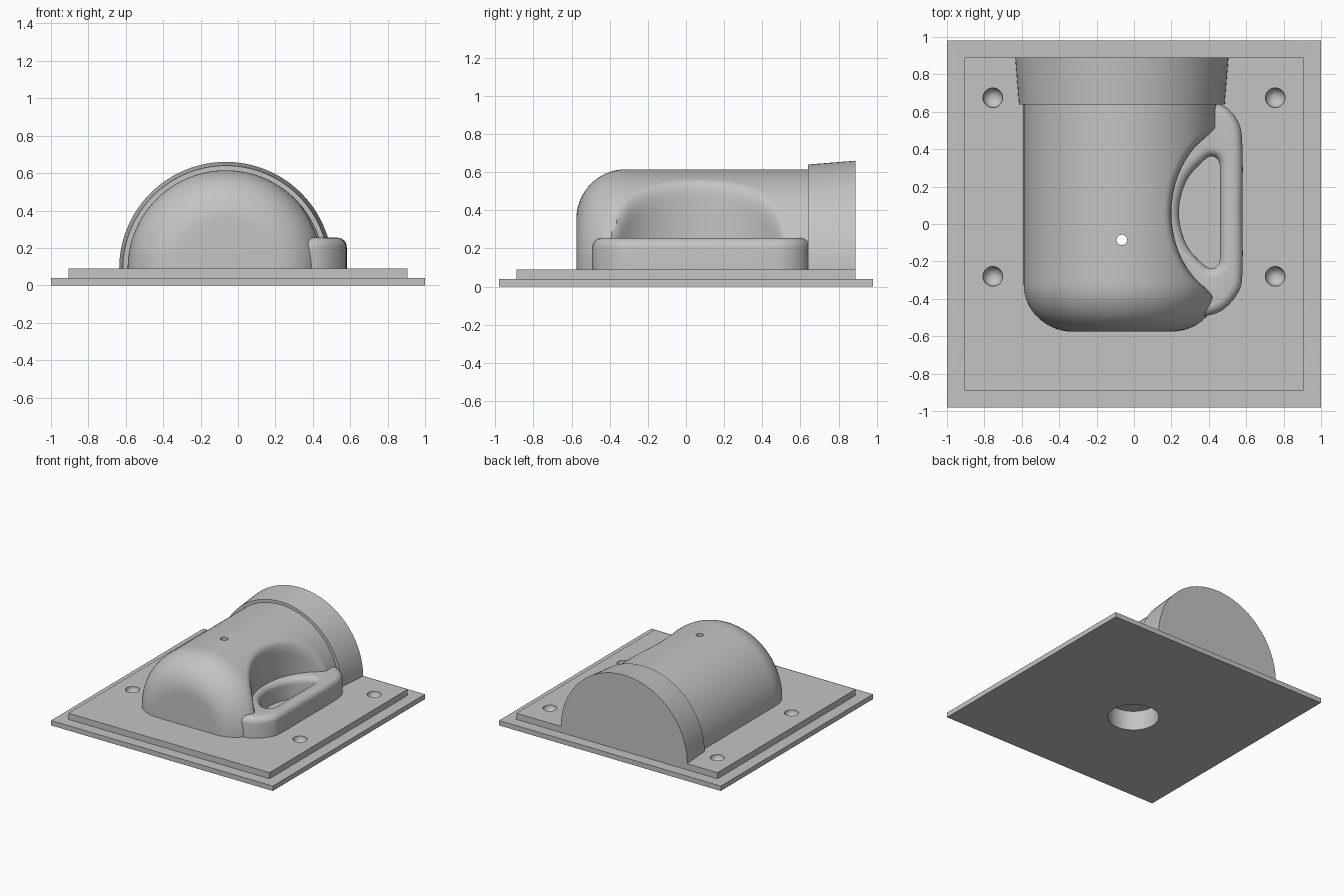
import bpy, bmesh
from math import sin, cos, pi, sqrt
from mathutils import Vector

if "Cube" in bpy.data.objects:
    bpy.data.objects.remove(bpy.data.objects["Cube"], do_unlink=True)

GREY = bpy.data.materials.new("plain_grey")
GREY.use_nodes = True
GREY.diffuse_color = (0.55, 0.55, 0.55, 1)
GREY.node_tree.nodes["Principled BSDF"].inputs["Base Color"].default_value = (0.55, 0.55, 0.55, 1)

AXIS_X, TOP = -0.065, 0.09      # cup axis, top of the raised plate
CUP_R, ROUND = 0.525, 0.26      # cup radius, rounding at its closed end


def finish(name, bm):
    bmesh.ops.recalc_face_normals(bm, faces=bm.faces)
    mesh = bpy.data.meshes.new(name)
    bm.to_mesh(mesh)
    bm.free()
    mesh.materials.append(GREY)
    obj = bpy.data.objects.new(name, mesh)
    bpy.context.collection.objects.link(obj)
    return obj


def loft(name, loops, closed=False):
    """Skin equal-sized loops; closed joins last to first, else caps ends."""
    bm = bmesh.new()
    rows = [[bm.verts.new(p) for p in loop] for loop in loops]
    pairs = list(zip(rows, rows[1:]))
    if closed:
        pairs.append((rows[-1], rows[0]))
    else:
        bm.faces.new(rows[0])
        bm.faces.new(rows[-1])
    for a, b in pairs:
        for i in range(len(a)):
            j = (i + 1) % len(a)
            bm.faces.new((a[i], a[j], b[j], b[i]))
    return finish(name, bm)


def slab(name, hx, hy, z0, z1):
    corners = [(-hx, -hy), (hx, -hy), (hx, hy), (-hx, hy)]
    return loft(name, [[(x, y, z) for x, y in corners] for z in (z0, z1)])


def cylinder(name, r, z0, z1, n):
    ring = [(AXIS_X + r * cos(2 * pi * i / n), -0.085 + r * sin(2 * pi * i / n)) for i in range(n)]
    return loft(name, [[(x, y, z) for x, y in ring] for z in (z0, z1)])


def cut(obj, cutter):
    cutter.hide_render = True
    mod = obj.modifiers.new("cut", 'BOOLEAN')
    mod.operation, mod.solver, mod.object = 'DIFFERENCE', 'EXACT', cutter
    bpy.context.view_layer.objects.active = obj
    bpy.ops.object.modifier_apply(modifier=mod.name)


# Plates
base_plate = slab("base_plate", 1.0, 0.98, 0.0, 0.04)
raised_plate = slab("raised_plate", 0.907, 0.89, 0.04, TOP)


# Half cup, with a finger recess hollowed out beside the handle
def half_ring(y, r, steps=96, recess=False):
    t = (y - 0.06) / 0.48
    wall = 0.2 + 0.4 * (1 - sqrt(1 - t * t)) if recess and abs(t) < 1 else None
    pts = []
    for i in range(steps + 1):
        a = pi * i / steps
        rad = r
        if wall is not None and cos(a) > 0.01:
            limit = (wall - AXIS_X) / cos(a)
            blend = max(0.06 - abs(r - limit), 0) / 0.06
            rad = min(r, limit) - blend * blend * 0.015
        pts.append((AXIS_X + rad * cos(a), y, TOP + rad * sin(a)))
    return pts


stations = []
for i in range(17):
    a = pi / 2 * i / 16
    stations.append((-0.315 - ROUND * cos(a), CUP_R - ROUND + ROUND * sin(a)))
stations += [(-0.315 + 0.965 * i / 100, CUP_R) for i in range(1, 101)]
cup_body = loft("cup_body", [half_ring(y, r, recess=True) for y, r in stations])
cup_rim = loft("cup_rim", [half_ring(0.64, 0.55), half_ring(0.89, 0.57)])


# Handle: a closed band between two outlines with rounded upper edges
def smooth_outline(points, per=8):
    p = [Vector(q) for q in points]
    n, out = len(p), []
    for i in range(n):
        a, b, c, d = p[i - 1], p[i], p[(i + 1) % n], p[(i + 2) % n]
        for k in range(per):
            t = k / per
            out.append(b + (c - a) * (t / 2) + (2 * a - 5 * b + 4 * c - d) * (t * t / 2)
                       + (3 * b - a - 3 * c + d) * (t ** 3 / 2))
    return out


def inset(outline, dist, z):
    n, out = len(outline), []
    for i, p in enumerate(outline):
        d = (outline[(i + 1) % n] - outline[i - 1]).normalized()
        out.append((p.x - d.y * dist, p.y + d.x * dist, z))
    return out


outer = smooth_outline([(.58, .06), (.58, .40), (.56, .54), (.48, .63), (.36, .64), (.2, .45),
                        (.15, .06), (.17, -.3), (.27, -.46), (.38, -.49), (.48, -.455),
                        (.56, -.36), (.58, -.25)])
inner = smooth_outline([(.46, .06), (.46, .28), (.453, .335), (.425, .36), (.38, .345), (.28, .23),
                        (.24, .06), (.28, -.11), (.37, -.215), (.42, -.237), (.452, -.215),
                        (.46, -.17), (.46, -.1)])
EDGE = 0.05
levels = [(0.0, 0.06)] + [(EDGE * (1 - cos(pi * k / 12)), 0.205 + EDGE * sin(pi * k / 12))
                          for k in range(7)]
handle = loft("handle", [inset(outer, d, z) for d, z in levels]
              + [inset(inner, -d, z) for d, z in reversed(levels)], closed=True)

# Round pocket underneath and thin vent through the crown
pocket = cylinder("pocket_cutter", 0.19, -0.1, 0.16, 64)
vent = cylinder("vent_cutter", 0.028, 0.1, 0.9, 24)
for part in (base_plate, raised_plate, cup_body):
    cut(part, pocket)
cut(cup_body, vent)
cutters = [pocket, vent]

# Four hemispherical locating dimples
for x in (-0.755, 0.755):
    for y in (-0.28, 0.675):
        bm = bmesh.new()
        bmesh.ops.create_uvsphere(bm, u_segments=32, v_segments=17, radius=0.053)
        bmesh.ops.translate(bm, verts=bm.verts, vec=(x, y, TOP))
        ball = finish("dimple_cutter", bm)
        cut(raised_plate, ball)
        cut(base_plate, ball)
        cutters.append(ball)

for c in cutters:
    bpy.data.objects.remove(c, do_unlink=True)

# Smooth the curved surfaces, keep hard edges
bpy.ops.object.select_all(action='DESELECT')
for part in (base_plate, raised_plate, cup_body, cup_rim, handle):
    part.select_set(True)
bpy.context.view_layer.objects.active = cup_body
bpy.ops.object.shade_smooth_by_angle(angle=0.6)
